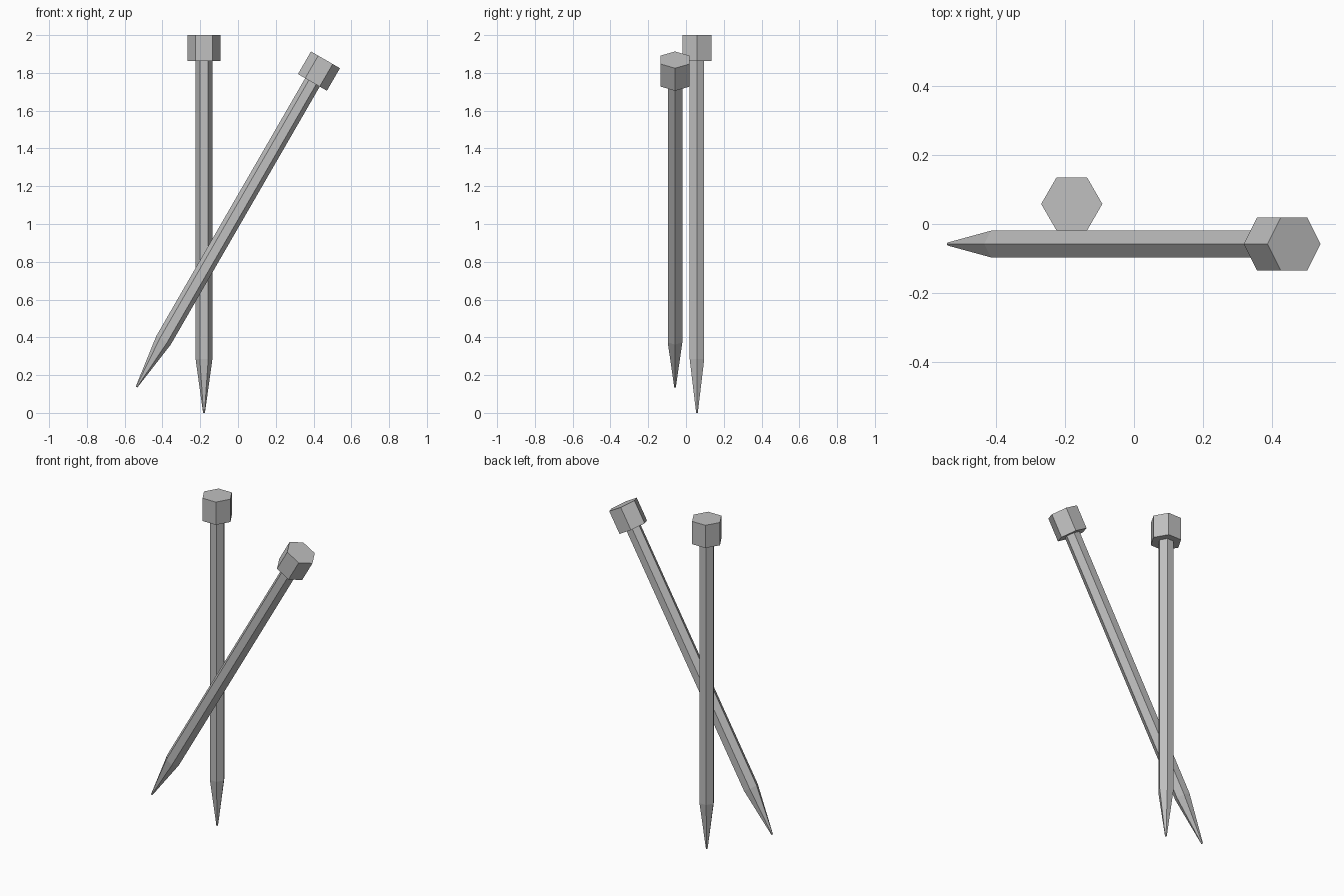
import bpy, bmesh, math
from mathutils import Matrix

if "Cube" in bpy.data.objects:
    bpy.data.objects.remove(bpy.data.objects["Cube"])

steel = bpy.data.materials.new("grey_steel")
steel.diffuse_color = (0.53, 0.53, 0.53, 1)
steel.use_nodes = True
steel.node_tree.nodes["Principled BSDF"].inputs["Base Color"].default_value = steel.diffuse_color


def hex_loft(name, rings, matrix):
    """Six-sided solid through (z, radius) rings, corners on +-x."""
    bm = bmesh.new()
    loops = [[bm.verts.new((r * math.cos(k * math.pi / 3),
                            r * math.sin(k * math.pi / 3), z))
              for k in range(6)] for z, r in rings]
    for a, b in zip(loops, loops[1:]):
        for k in range(6):
            j = (k + 1) % 6
            bm.faces.new((a[k], a[j], b[j], b[k]))
    bm.faces.new(loops[0][::-1])
    bm.faces.new(loops[-1])
    bm.transform(matrix)
    mesh = bpy.data.meshes.new(name)
    bm.to_mesh(mesh)
    bm.free()
    mesh.materials.append(steel)
    obj = bpy.data.objects.new(name, mesh)
    bpy.context.collection.objects.link(obj)


def nail(name, tip, tilt):
    m = Matrix.Translation(tip) @ Matrix.Rotation(math.radians(tilt), 4, 'Y')
    # pointed shaft
    hex_loft(name + "_shaft", [(0, 0.005), (0.285, 0.0445), (1.863, 0.0445)], m)
    # hexagonal head
    hex_loft(name + "_head", [(1.862, 0.0885), (2.0, 0.0885)], m)


nail("upright_nail", (-0.18, 0.058, 0), 0)
nail("leaning_nail", (-0.537, -0.058, 0.137), 30)
